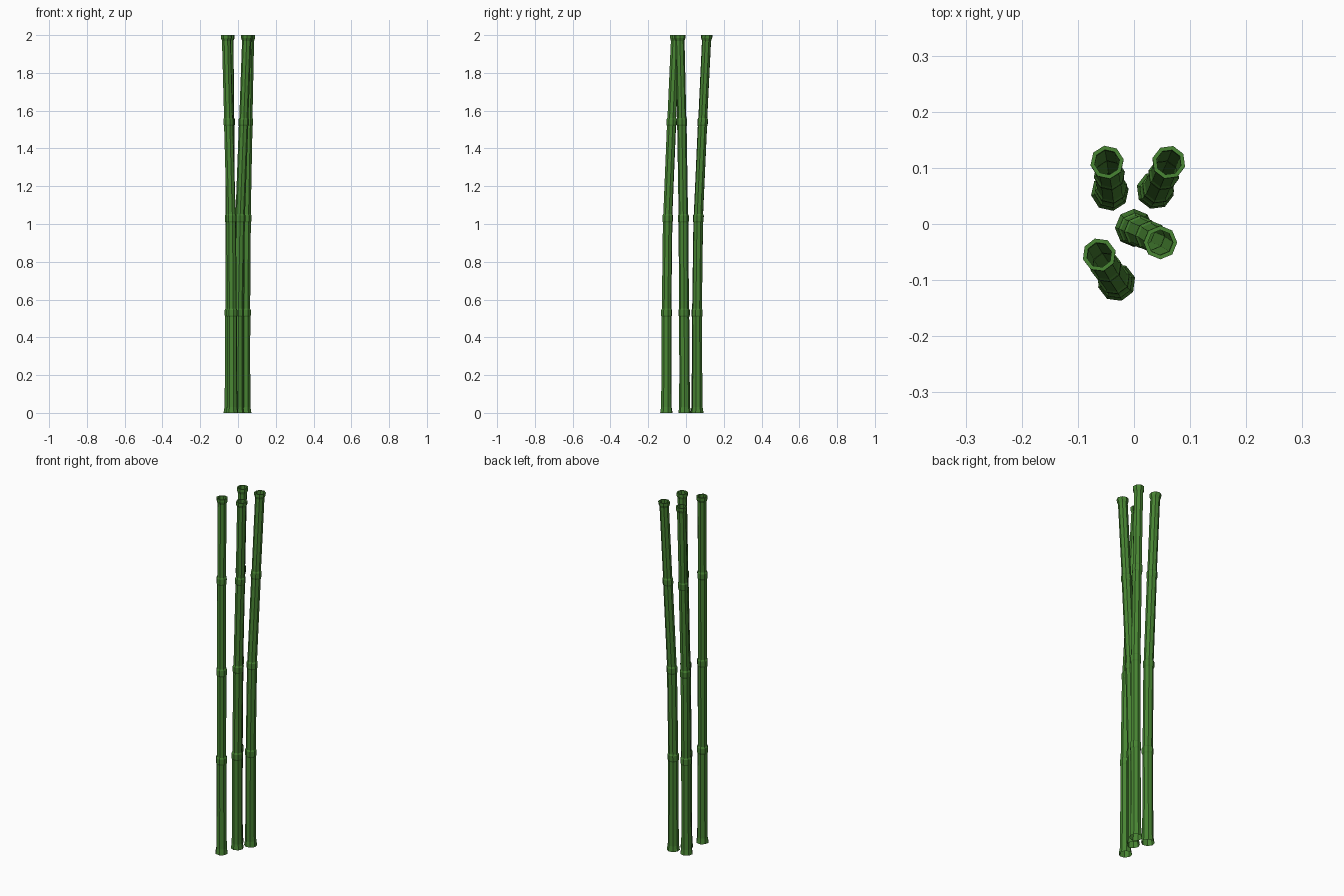
import bpy, math

if "Cube" in bpy.data.objects:
    bpy.data.objects.remove(bpy.data.objects["Cube"])

green = bpy.data.materials.new("bamboo green")
green.diffuse_color = (0.065, 0.235, 0.033, 1)
green.use_nodes = True
green.node_tree.nodes["Principled BSDF"].inputs["Base Color"].default_value = green.diffuse_color

# heights at which each stalk's centre line is given
HEIGHTS = [0, 0.53, 1.03, 1.54, 2.0]

# stalk centre lines (x, y) and turn of the octagon
STALKS = {
    "bamboo_back_left": ([(-.043, .057), (-.041, .058), (-.041, .065), (-.044, .088), (-.048, .110)], 10),
    "bamboo_back_right": ([(.038, .060), (.039, .059), (.043, .065), (.053, .088), (.062, .110)], 30),
    "bamboo_middle": ([(.000, -.007), (.002, -.010), (.011, -.014), (.030, -.022), (.047, -.033)], 0),
    "bamboo_front_left": ([(-.031, -.104), (-.032, -.103), (-.036, -.097), (-.050, -.076), (-.062, -.055)], 15),
}

# profile: flared foot, three swollen joints, flared open top
PROFILE = [(0, .034), (.03, .029), (.25, .027)]
for z, r in ((.53, .030), (1.03, .029), (1.54, .028)):
    PROFILE += [(z - .022, r - .003), (z - .014, r), (z + .014, r), (z + .022, r - .004)]
PROFILE += [(1.97, .0245), (1.985, .030), (2.0, .030), (2.0, .0225), (1.97, .0225)]


def centre(path, z):
    for i in range(4):
        if z <= HEIGHTS[i + 1]:
            t = (z - HEIGHTS[i]) / (HEIGHTS[i + 1] - HEIGHTS[i])
            return [a + (b - a) * t for a, b in zip(path[i], path[i + 1])]


def stalk(name, path, turn, sides=8):
    verts, faces = [], []
    for z, r in PROFILE:
        cx, cy = centre(path, z)
        for k in range(sides):
            a = math.radians(turn) + k * math.tau / sides
            verts.append((cx + r * math.cos(a), cy + r * math.sin(a), z))
    for i in range(len(PROFILE) - 1):
        for k in range(sides):
            n = (k + 1) % sides
            faces.append((i * sides + k, i * sides + n, (i + 1) * sides + n, (i + 1) * sides + k))
    mesh = bpy.data.meshes.new(name)
    mesh.from_pydata(verts, [], faces)
    mesh.materials.append(green)
    bpy.context.collection.objects.link(bpy.data.objects.new(name, mesh))


for name, (path, turn) in STALKS.items():
    stalk(name, path, turn)
